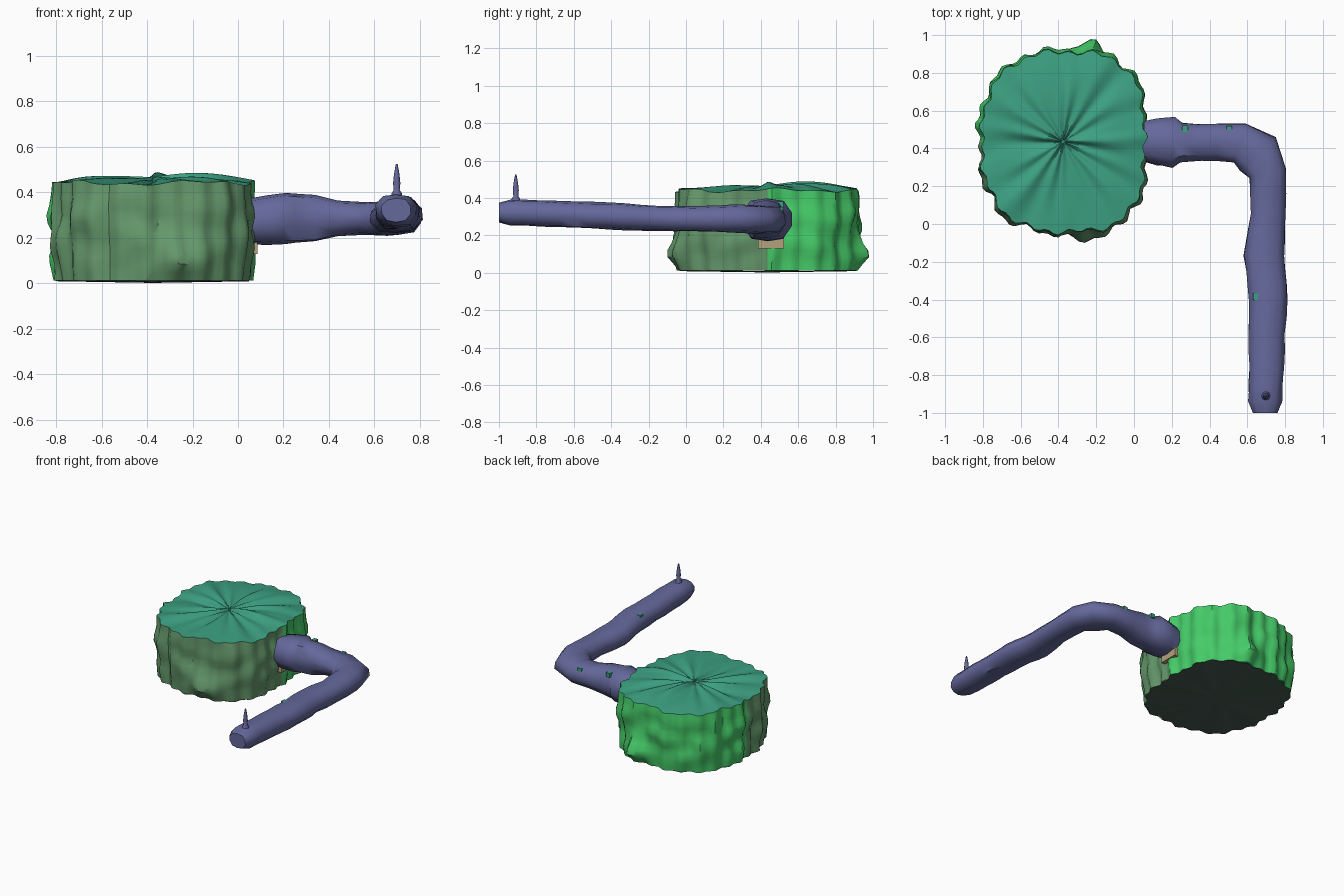
import bpy, math, random
from mathutils import Vector, noise

if "Cube" in bpy.data.objects:
    bpy.data.objects.remove(bpy.data.objects["Cube"])

random.seed(4)
CX, CY = -0.375, 0.435


def material(name, rgb):
    m = bpy.data.materials.new(name)
    m.diffuse_color = (*rgb, 1)
    m.use_nodes = True
    m.node_tree.nodes["Principled BSDF"].inputs["Base Color"].default_value = m.diffuse_color
    return m


GREEN = material("soft_green", (0.13, 0.32, 0.15))
BRIGHT = material("bright_green", (0.06, 0.6, 0.14))
TEAL = material("teal", (0.045, 0.35, 0.22))
DARK = material("dark_green", (0.06, 0.1, 0.08))
PURPLE = material("purple", (0.13, 0.14, 0.33))
TAN = material("tan", (0.45, 0.36, 0.2))


def make(name, verts, faces, mat, angle=40):
    me = bpy.data.meshes.new(name)
    me.from_pydata(verts, [], faces)
    me.update()
    me.materials.append(mat)
    me.shade_smooth()
    me.set_sharp_from_angle(angle=math.radians(angle))
    ob = bpy.data.objects.new(name, me)
    bpy.context.collection.objects.link(ob)
    return ob


def grid_faces(rows, cols, closed=False):
    span = cols if closed else cols - 1
    return [(r * cols + c, r * cols + (c + 1) % cols,
             (r + 1) * cols + (c + 1) % cols, (r + 1) * cols + c)
            for r in range(rows - 1) for c in range(span)]


def rim(a):
    # rounded-square outline with a scalloped edge
    c, s = math.cos(a), math.sin(a)
    n = 3.0 if c > 0 else 2.45
    r = (abs(c / 0.43) ** n + abs(s / 0.475) ** n) ** (-1 / n)
    return r + 0.011 * math.sin(26 * a) + 0.008 * math.sin(11 * a + 1)


def rim_z(a):
    return 0.442 + 0.008 * math.sin(5 * a + 1) + 0.005 * math.sin(13 * a)


def wall_point(a, t):
    c, s = math.cos(a), math.sin(a)
    z = 0.012 + t * (rim_z(a) - 0.012)
    mid = math.sin(math.pi * t)
    lump = noise.noise(Vector((c * 3.2, s * 3.2, z * 9)))
    r = rim(a) * (0.985 + 0.015 * t) + mid * (0.035 * lump + 0.012)
    # low pointed bulges at the front and back
    r += 0.065 * math.exp(-((c - 0.25) / 0.17) ** 2 - ((z - 0.1) / 0.06) ** 2)
    return (min(CX + r * c, 0.078), min(CY + r * s, 1.0), z)


# drum walls, front half and back half
COLS, ROWS = 61, 13
for name, start, mat in (("back_wall", 0, BRIGHT), ("front_wall", math.pi, GREEN)):
    pts = [wall_point(start + math.pi * c / (COLS - 1), r / (ROWS - 1))
           for r in range(ROWS) for c in range(COLS)]
    make(name, pts, grid_faces(ROWS, COLS), mat)


def disc(name, mat, height, flip=False, edge=1.0):
    n, rings = 120, 10
    pts = []
    for k in range(rings):
        f = 0.02 + 0.98 * k / (rings - 1)
        for i in range(n):
            a = 2 * math.pi * i / n
            r = rim(a) * f * edge
            pts.append((CX + r * math.cos(a), CY + r * math.sin(a), height(a, f)))
    faces = grid_faces(rings, n, True) + [tuple(range(n - 1, -1, -1))]
    # grid winding faces down, so reverse for the top
    faces = [f if flip else tuple(reversed(f)) for f in faces]
    return make(name, pts, faces, mat)


def top_z(a, f):
    w = f * (1 - f) * 4
    wrinkle = 0.006 * math.sin(9 * a + 3 * f) + 0.005 * math.sin(17 * a + 2)
    crown = 0.012 * (1 + math.cos(a - 0.9))
    return rim_z(a) + w * (wrinkle + crown) + (1 - f) * 0.012


# drum lid and base
disc("top_lid", TEAL, top_z)
disc("base", DARK, lambda a, f: 0.002 + 0.01 * f + 0.003 * f * math.sin(9 * a), True, 0.985)

# arm: x, y, z, half width, half height
keys = [
    (0.05, 0.44, 0.275, 0.11, 0.10), (0.12, 0.437, 0.28, 0.125, 0.11),
    (0.21, 0.435, 0.285, 0.138, 0.112), (0.25, 0.43, 0.285, 0.106, 0.107),
    (0.34, 0.43, 0.285, 0.10, 0.104), (0.44, 0.435, 0.285, 0.10, 0.08),
    (0.56, 0.43, 0.285, 0.108, 0.074), (0.655, 0.37, 0.287, 0.13, 0.076),
    (0.71, 0.27, 0.29, 0.102, 0.075), (0.71, 0.05, 0.288, 0.096, 0.068),
    (0.69, -0.17, 0.292, 0.11, 0.07), (0.71, -0.4, 0.303, 0.102, 0.072),
    (0.695, -0.94, 0.323, 0.09, 0.07), (0.695, -1.0, 0.322, 0.065, 0.052),
]
rows = []
for a, b in zip(keys, keys[1:]):
    steps = max(1, round(math.dist(a[:3], b[:3]) / 0.09))
    for k in range(steps):
        rows.append([p + (q - p) * k / steps for p, q in zip(a, b)])
rows.append(list(keys[-1]))

SIDES = 10
pts = []
for j, (x, y, z, w, h) in enumerate(rows):
    p, q = rows[max(j - 1, 0)], rows[min(j + 1, len(rows) - 1)]
    run = Vector((q[0] - p[0], q[1] - p[1], 0)).normalized()
    side = Vector((-run.y, run.x, 0))
    for i in range(SIDES):
        a = 2 * math.pi * (i + 0.5) / SIDES
        c, s = math.cos(a), math.sin(a)
        k = (abs(c) ** 2.8 + abs(s) ** 2.8) ** (-1 / 2.8) * random.uniform(0.95, 1.03)
        v = Vector((x, y, z + s * k * h)) + side * c * k * w
        pts.append((min(v.x, 0.82), max(v.y, -1.0), v.z))
last = (len(rows) - 1) * SIDES
faces = grid_faces(len(rows), SIDES, True)
faces += [tuple(range(SIDES - 1, -1, -1)), tuple(range(last, last + SIDES))]
make("arm", pts, faces, PURPLE, 50)

# needle standing on the arm tip
prof = [(0.024, 0.37), (0.023, 0.395), (0.013, 0.41), (0.016, 0.44),
        (0.012, 0.48), (0.004, 0.525)]
pts = [(0.698 + r * math.cos(i * math.pi / 4), -0.91 + r * math.sin(i * math.pi / 4), z)
       for r, z in prof for i in range(8)]
make("needle", pts, grid_faces(len(prof), 8, True) + [tuple(range(40, 48))], PURPLE, 50)


def block(name, loc, size, mat):
    bpy.ops.mesh.primitive_cube_add(size=1, location=loc)
    ob = bpy.context.object
    ob.name = name
    ob.scale = size
    ob.data.materials.append(mat)


# small coloured patches on the arm and below its joint
block("joint_patch", (0.06, 0.455, 0.16), (0.05, 0.14, 0.06), TAN)
for i, loc in enumerate([(0.27, 0.505, 0.365), (0.505, 0.50, 0.336),
                         (0.645, -0.385, 0.353)]):
    block(f"arm_patch_{i + 1}", loc, (0.03, 0.035, 0.03), TEAL)
